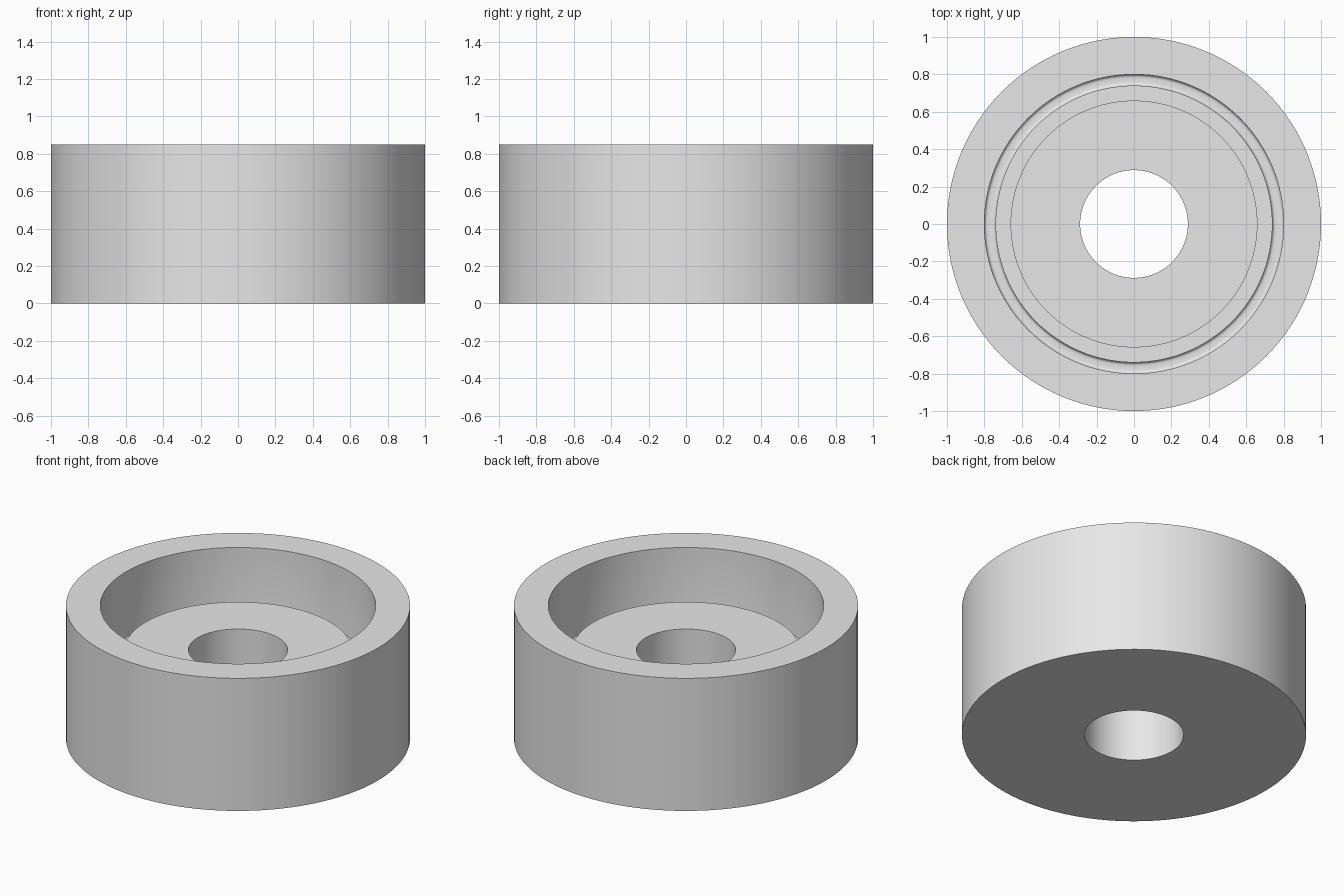
import bpy, bmesh, math

cube = bpy.data.objects.get("Cube")
if cube:
    bpy.data.objects.remove(cube, do_unlink=True)

SEGMENTS = 128
TOP, FLOOR, LEDGE, GROOVE = 0.85, 0.566, 0.48, 0.37
FILLET = 0.018

# Single plain grey material
grey = bpy.data.materials.new("plain_grey")
grey.use_nodes = True
colour = (0.8, 0.8, 0.8, 1)
grey.diffuse_color = colour
grey.node_tree.nodes["Principled BSDF"].inputs["Base Color"].default_value = colour


def arc(r, z, start, end, steps=5):
    """Quarter-round profile points around a centre."""
    angles = [math.radians(start + (end - start) * i / steps) for i in range(steps + 1)]
    return [(r + FILLET * math.cos(a), z + FILLET * math.sin(a)) for a in angles]


# Half section: bore, stepped floor, rounded groove, outer wall
profile = [(0.288, 0), (0.288, FLOOR), (0.66, FLOOR), (0.66, LEDGE), (0.74, LEDGE)]
profile += arc(0.74 + FILLET, GROOVE + FILLET, 180, 270)
profile += arc(0.80 - FILLET, GROOVE + FILLET, 270, 360)
profile += [(0.80, TOP), (1, TOP), (1, 0)]

# Revolve the closed section around the vertical axis
bm = bmesh.new()
verts = [bm.verts.new((r, 0, z)) for r, z in profile]
edges = [bm.edges.new((a, b)) for a, b in zip(verts, verts[1:] + verts[:1])]
bmesh.ops.spin(bm, geom=verts + edges, cent=(0, 0, 0), axis=(0, 0, 1),
               angle=math.tau, steps=SEGMENTS)
bmesh.ops.remove_doubles(bm, verts=bm.verts[:], dist=0.0001)
bmesh.ops.recalc_face_normals(bm, faces=bm.faces[:])

mesh = bpy.data.meshes.new("recessed_ring")
bm.to_mesh(mesh)
bm.free()
mesh.materials.append(grey)
ring = bpy.data.objects.new("recessed_ring", mesh)
bpy.context.collection.objects.link(ring)

# Smooth round walls, sharp rims
bpy.ops.object.select_all(action="DESELECT")
ring.select_set(True)
bpy.context.view_layer.objects.active = ring
bpy.ops.object.shade_smooth_by_angle(angle=math.radians(30))
